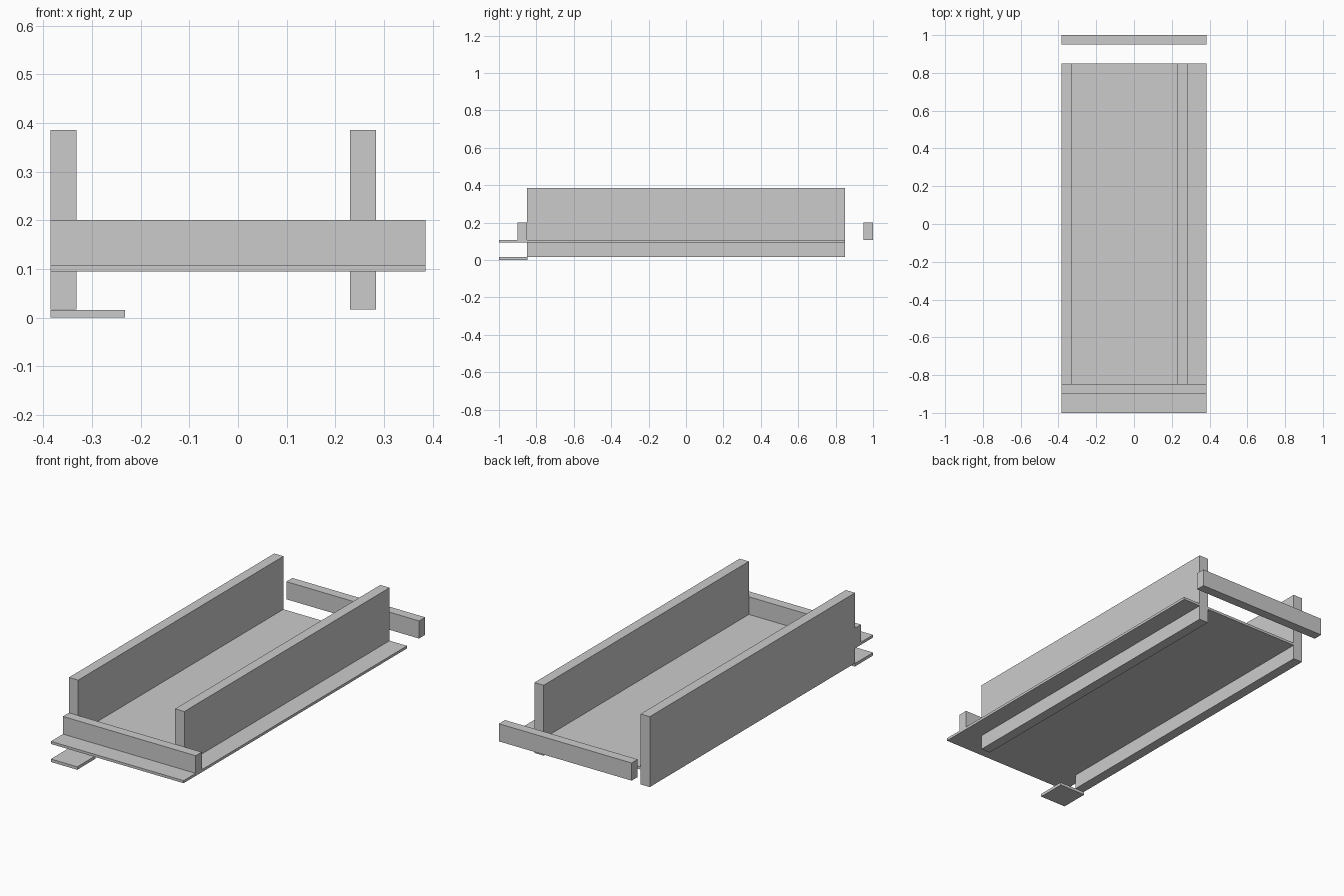
import bpy
import bmesh
from mathutils import Vector

if "Cube" in bpy.data.objects:
    bpy.data.objects.remove(bpy.data.objects["Cube"])


def box(name, x, y, z):
    """Axis-aligned board given by its (min, max) range on each axis."""
    bm = bmesh.new()
    bmesh.ops.create_cube(bm, size=1)
    size = Vector([r[1] - r[0] for r in (x, y, z)])
    bmesh.ops.scale(bm, vec=size, verts=bm.verts)
    mesh = bpy.data.meshes.new(name)
    bm.to_mesh(mesh)
    bm.free()
    obj = bpy.data.objects.new(name, mesh)
    obj.location = [(r[0] + r[1]) / 2 for r in (x, y, z)]
    bpy.context.collection.objects.link(obj)
    return obj


FULL_X = (-0.385, 0.385)
RAIL_Z = (0.108, 0.2005)

# Thin base panel
box("base_panel", FULL_X, (-1.0, 0.85), (0.0945, 0.108))

# Two tall side boards passing through the panel
for name, x0 in (("left_side_board", -0.385), ("right_side_board", 0.2305)):
    box(name, (x0, x0 + 0.0535), (-0.85, 0.85), (0.017, 0.386))

# Cross rails at the ends, the back one standing clear
for name, y0 in (("front_rail", -0.9), ("back_rail", 0.95)):
    box(name, FULL_X, (y0, y0 + 0.05), RAIL_Z)

# Small foot plate under the front left corner
box("foot_plate", (-0.385, -0.232), (-1.0, -0.848), (0.0, 0.0155))
